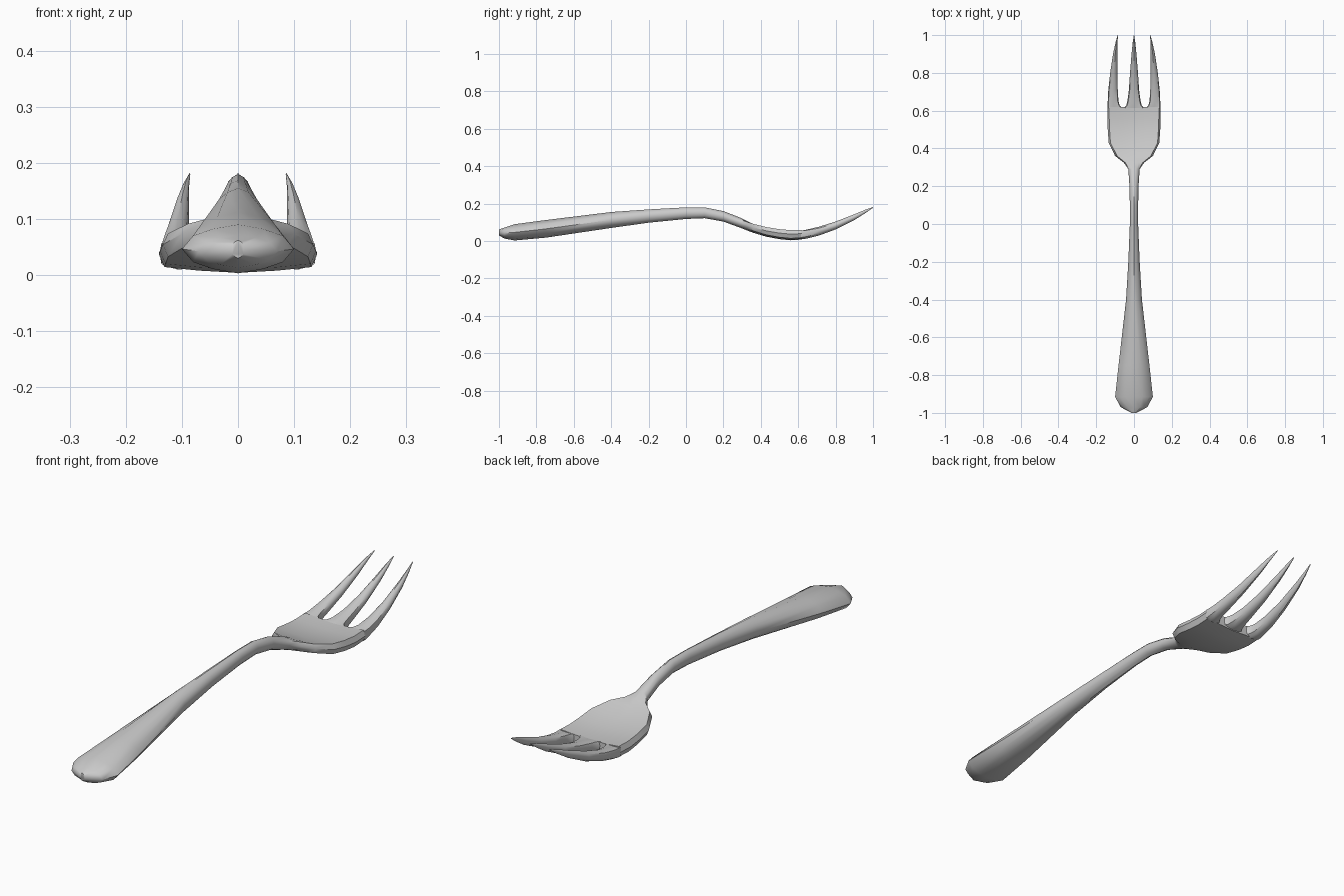
import bpy, bmesh

if "Cube" in bpy.data.objects:
    bpy.data.objects.remove(bpy.data.objects["Cube"])

# Half cross-sections (u across, v bottom to top): rounded handle and dished plate
ROUND = [(0, 0), (0.45, 0.09), (0.8, 0.23), (1, 0.5), (0.8, 0.77), (0.45, 0.91), (0, 1)]
PLATE = [(0, 0), (0.5, 0.07), (0.93, 0.18), (1, 0.58), (0.93, 0.95), (0.5, 0.86), (0, 0.82)]


def section(y, x0, x1, zb, zt, k):
    """Closed ring at y between x0..x1 and zb..zt; k blends round to plate."""
    half = [(a[0] + (b[0] - a[0]) * k, a[1] + (b[1] - a[1]) * k)
            for a, b in zip(ROUND, PLATE)]
    full = half + [(-u, v) for u, v in half[-2:0:-1]]
    cx, hw = (x0 + x1) / 2, (x1 - x0) / 2
    return [(cx + u * hw, y, zb + v * (zt - zb)) for u, v in full]


def loft(bm, rows, cap_start=True, cap_end=True):
    rings = [[bm.verts.new(p) for p in section(*r)] for r in rows]
    n = len(rings[0])
    for a, b in zip(rings, rings[1:]):
        for i in range(n):
            j = (i + 1) % n
            bm.faces.new((a[i], a[j], b[j], b[i]))
    if cap_start:
        bm.faces.new(rings[0][::-1])
    if cap_end:
        bm.faces.new(rings[-1])


def finish(name, bm):
    bmesh.ops.recalc_face_normals(bm, faces=bm.faces)
    me = bpy.data.meshes.new(name)
    bm.to_mesh(me)
    bm.free()
    ob = bpy.data.objects.new(name, me)
    bpy.context.collection.objects.link(ob)
    bpy.ops.object.select_all(action='DESELECT')
    bpy.context.view_layer.objects.active = ob
    ob.select_set(True)
    bpy.ops.object.shade_smooth_by_angle(angle=0.7)


# Handle, neck and plate: y, half width, bottom z, top z, plate blend
body = [(-1.0, 0.012, 0.03, 0.062, 0), (-0.97, 0.07, 0.013, 0.072, 0),
        (-0.915, 0.1, 0.003, 0.09, 0), (-0.75, 0.082, 0.018, 0.112, 0),
        (-0.4, 0.042, 0.07, 0.155, 0), (-0.2, 0.03, 0.098, 0.169, 0),
        (0.0, 0.022, 0.118, 0.18, 0), (0.1, 0.022, 0.122, 0.18, 0),
        (0.2, 0.024, 0.104, 0.16, 0), (0.29, 0.03, 0.071, 0.126, 0.1),
        (0.325, 0.054, 0.057, 0.111, 0.4), (0.36, 0.1, 0.044, 0.097, 0.7),
        (0.43, 0.134, 0.023, 0.077, 1), (0.5, 0.139, 0.01, 0.066, 1),
        (0.56, 0.141, 0.004, 0.061, 1), (0.62, 0.141, 0.008, 0.063, 1)]
bm = bmesh.new()
loft(bm, [(y, -w, w, b, t, k) for y, w, b, t, k in body])
finish("handle_and_plate", bm)

# Tines: y, bottom z, top z, middle half width, outer tine inner x, outer x
tines = [(0.615, 0.010, 0.061, 0.051, 0.064, 0.140),
         (0.628, 0.010, 0.063, 0.041, 0.076, 0.140),
         (0.65, 0.014, 0.066, 0.035, 0.082, 0.139),
         (0.71, 0.029, 0.078, 0.027, 0.086, 0.136),
         (0.8, 0.062, 0.104, 0.021, 0.087, 0.126),
         (0.9, 0.112, 0.143, 0.013, 0.087, 0.111),
         (0.96, 0.15, 0.168, 0.007, 0.087, 0.098),
         (1.0, 0.178, 0.182, 0.001, 0.085, 0.087)]


def blend(i):
    return max(0, 0.8 - 0.2 * i)


bm = bmesh.new()
loft(bm, [(y, -m, m, b, t, blend(i)) for i, (y, b, t, m, p, q) in enumerate(tines)],
     cap_start=False)
finish("middle_tine", bm)

for side, s in (("left", -1), ("right", 1)):
    bm = bmesh.new()
    loft(bm, [(y, min(s * p, s * q), max(s * p, s * q), b, t, blend(i))
              for i, (y, b, t, m, p, q) in enumerate(tines)], cap_start=False)
    finish(side + "_tine", bm)
